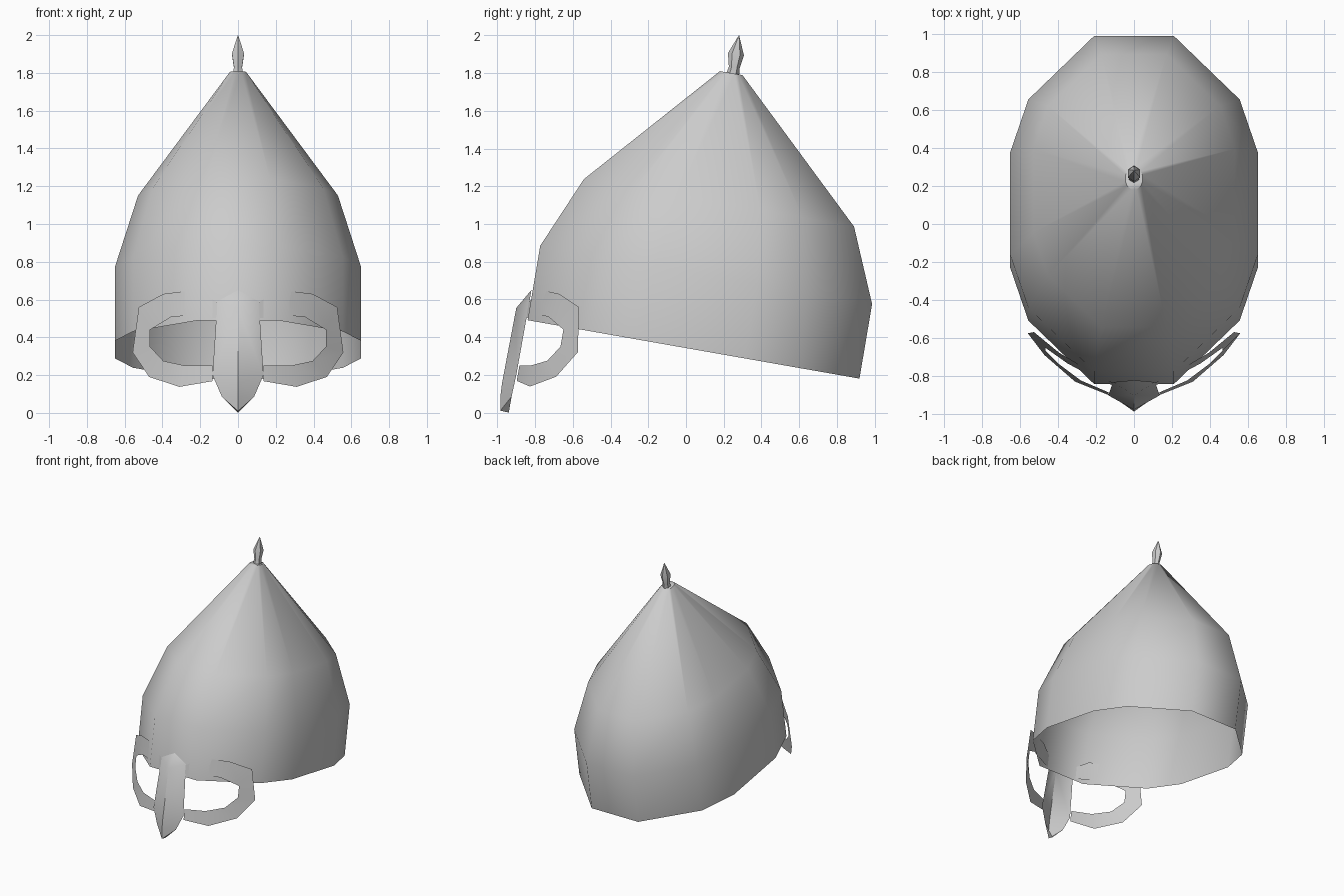
import bpy, bmesh, math

if "Cube" in bpy.data.objects:
    bpy.data.objects.remove(bpy.data.objects["Cube"])

SLOPE = 0.176  # whole helmet tilts back about 10 degrees


def make(name, verts, faces, angle=50):
    me = bpy.data.meshes.new(name)
    me.from_pydata(verts, [], faces)
    bm = bmesh.new()
    bm.from_mesh(me)
    bmesh.ops.recalc_face_normals(bm, faces=bm.faces)
    bm.to_mesh(me)
    bm.free()
    ob = bpy.data.objects.new(name, me)
    bpy.context.collection.objects.link(ob)
    bpy.ops.object.select_all(action='DESELECT')
    ob.select_set(True)
    bpy.context.view_layer.objects.active = ob
    bpy.ops.object.shade_smooth_by_angle(angle=math.radians(angle))
    return ob


def loft(name, rings, close_top=False):
    n = len(rings[0])
    verts = [p for r in rings for p in r]
    faces = [(k * n + i, k * n + (i + 1) % n, (k + 1) * n + (i + 1) % n, (k + 1) * n + i)
             for k in range(len(rings) - 1) for i in range(n)]
    if close_top:
        faces.append(tuple(range(len(verts) - n, len(verts))))
    return make(name, verts, faces)


# Helmet shell: 12-sided rounded outline, scaled and stacked in tilted rings
q = [(0.65, 0.27), (0.555, 0.547), (0.21, 0.88)]
half = q + [(-x, y) for x, y in reversed(q)]
outline = half + [(-x, -y) for x, y in half]
levels = [(0.04, 0.335, 1.0), (0.107, 0.73, 1.0), (0.175, 1.112, 0.814), (0.24, 1.80, 0.068)]
loft("helmet_shell", [[(x * s, cy + y * s, cz - SLOPE * y * s) for x, y in outline]
                      for cy, cz, s in levels], True)

# Spike on top, leaning with the helmet
rings = []
for cy, cz, r in [(0.247, 1.79, 0.03), (0.256, 1.83, 0.025), (0.265, 1.90, 0.037), (0.281, 2.0, 0.001)]:
    a = [math.tau * i / 6 + math.pi / 6 for i in range(6)]
    rings.append([(r * math.cos(t), cy + 1.15 * r * math.sin(t), cz - SLOPE * r * math.sin(t)) for t in a])
loft("top_spike", rings, True)

# Nose guard: sheet folded along a centre ridge, pointed at the bottom
ridge = [(0, -0.82, 0.65), (0, -0.90, 0.555), (0, -0.975, 0.16), (0, -0.985, 0.08), (0, -0.985, 0.01)]
side = [(0.11, -0.83, 0.59), (0.135, -0.90, 0.20), (0.085, -0.925, 0.085), (0, -0.94, 0.0)]
verts = ridge + side + [(-x, y, z) for x, y, z in side[:3]]
faces = []
for s0, s1, s2 in ((5, 6, 7), (9, 10, 11)):
    faces += [(0, 1, s0), (1, 2, s1, s0), (2, 3, s2, s1), (3, 4, s2), (4, 8, s2)]
make("nose_guard", verts, faces, 35)

# Eye guards: strip around each eye wrapped onto the curved face
curve = [(0.10, -0.885), (0.135, -0.875), (0.31, -0.80), (0.47, -0.67), (0.56, -0.575)]


def wrap(x, z):
    for (x0, y0), (x1, y1) in zip(curve, curve[1:]):
        if x <= x1:
            break
    return (x, y0 + (y1 - y0) * (x - x0) / (x1 - x0) + 0.17 * (z - 0.3), z)


outer = [(0.11, 0.585), (0.22, 0.652), (0.395, 0.63), (0.525, 0.56), (0.558, 0.32),
         (0.47, 0.19), (0.31, 0.138), (0.135, 0.168)]
inner = [(0.11, 0.50), (0.22, 0.515), (0.35, 0.51), (0.465, 0.44), (0.465, 0.35),
         (0.395, 0.275), (0.28, 0.25), (0.135, 0.25)]
for sx, label in ((1, "right"), (-1, "left")):
    pts = [wrap(*p) for p in outer + inner]
    pts = [(sx * x, y, z) for x, y, z in pts]
    make("eye_guard_" + label, pts, [(i, i + 1, i + 9, i + 8)[::sx] for i in range(7)])
